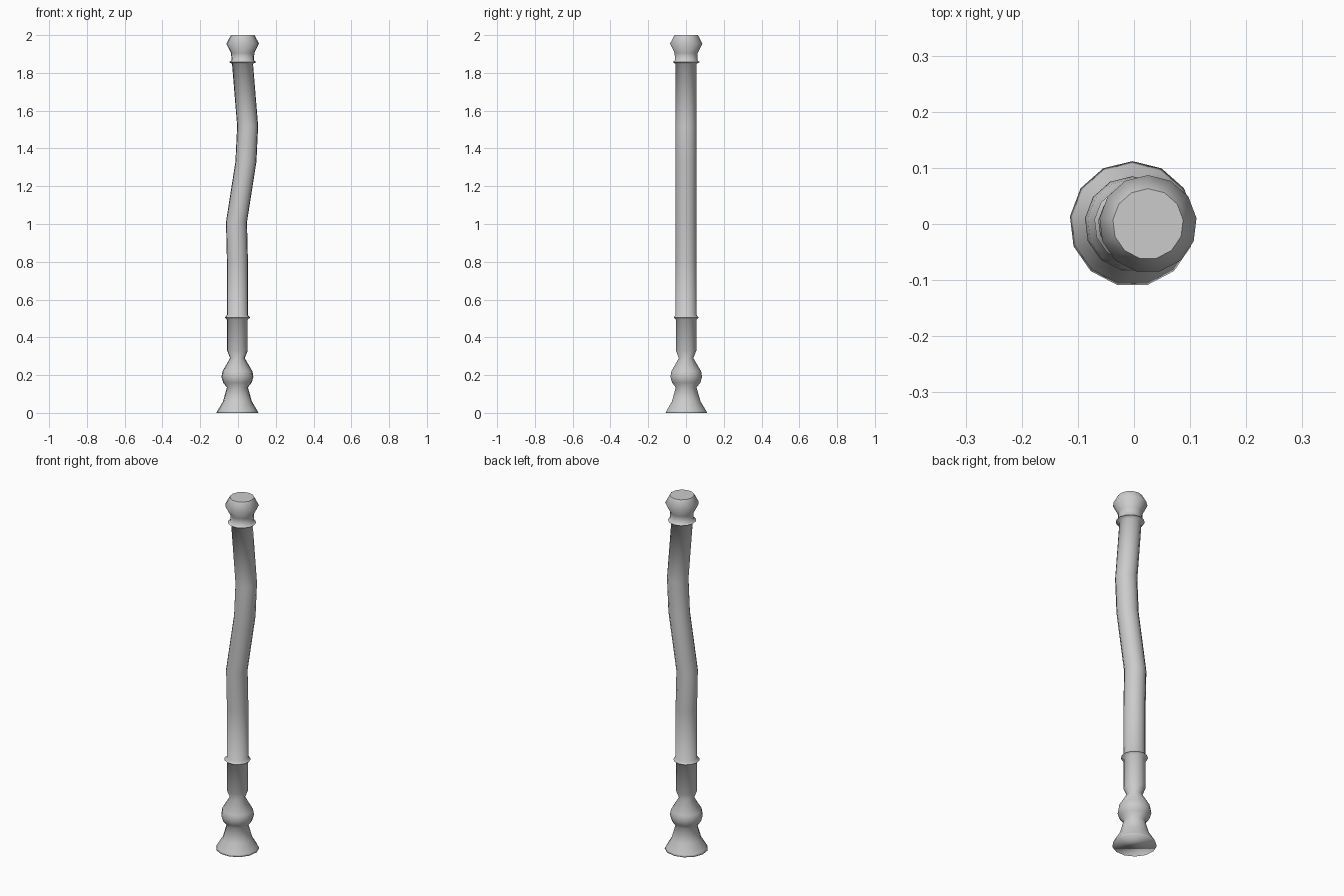
import bpy
import bmesh
from math import pi, sin, cos

cube = bpy.data.objects.get("Cube")
if cube:
    bpy.data.objects.remove(cube)

SIDES = 13

stone = bpy.data.materials.new("light_grey")
stone.use_nodes = True
grey = (0.6, 0.6, 0.6, 1)
stone.diffuse_color = grey
stone.node_tree.nodes["Principled BSDF"].inputs["Base Color"].default_value = grey


def turned(name, profile, cap_bottom=False, cap_top=False):
    """Turned part from rings of (centre x, height, radius)."""
    bm = bmesh.new()
    rings = []
    for cx, z, r in profile:
        angles = [pi / 2 + 2 * pi * i / SIDES for i in range(SIDES)]
        rings.append([bm.verts.new((cx + r * cos(a), r * sin(a), z)) for a in angles])
    for low, high in zip(rings, rings[1:]):
        for i in range(SIDES):
            j = (i + 1) % SIDES
            bm.faces.new((low[i], low[j], high[j], high[i])).smooth = True
    if cap_bottom:
        bm.faces.new(rings[0][::-1]).smooth = True
    if cap_top:
        bm.faces.new(rings[-1])
    mesh = bpy.data.meshes.new(name)
    bm.to_mesh(mesh)
    bm.free()
    mesh.materials.append(stone)
    obj = bpy.data.objects.new(name, mesh)
    bpy.context.collection.objects.link(obj)
    return obj


# Flared foot, bulb and lower stem up to the crest of the collar
foot = [(0, 0.112), (0.01, 0.107), (0.06, 0.077), (0.135, 0.056), (0.16, 0.076),
        (0.19, 0.085), (0.22, 0.08), (0.29, 0.039), (0.33, 0.055), (0.494, 0.055),
        (0.505, 0.068)]
turned("foot", [(-0.003, z, r) for z, r in foot], cap_bottom=True)

# Bent shaft from the lower collar to the upper collar
turned("shaft", [(-0.003, 0.505, 0.068), (-0.003, 0.518, 0.056), (-0.003, 0.8, 0.056),
                 (-0.008, 1.01, 0.056), (0.042, 1.33, 0.056), (0.051, 1.52, 0.056),
                 (0.024, 1.848, 0.056), (0.025, 1.857, 0.073)])

# Finial with neck and flat top
finial = [(1.857, 0.073), (1.866, 0.06), (1.905, 0.062), (1.955, 0.087), (2.0, 0.063)]
turned("finial", [(0.025, z, r) for z, r in finial], cap_top=True)
